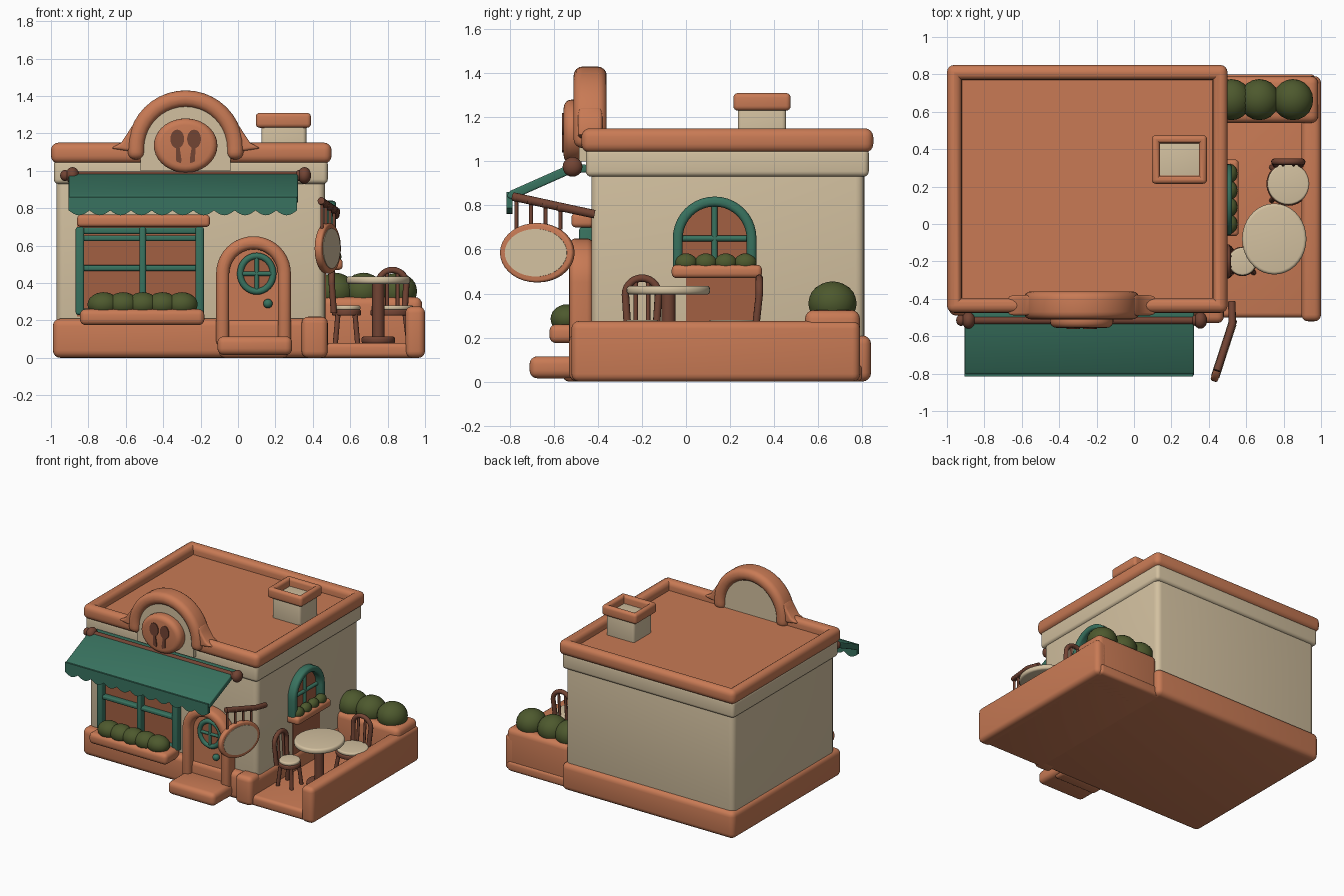
import bpy, bmesh, math
from mathutils import Vector, Matrix

if "Cube" in bpy.data.objects:
    bpy.data.objects.remove(bpy.data.objects["Cube"])

def material(name, rgb):
    m = bpy.data.materials.new(name)
    m.diffuse_color = (*rgb, 1)
    m.use_nodes = True
    m.node_tree.nodes["Principled BSDF"].inputs["Base Color"].default_value = m.diffuse_color
    return m

CLAY = material("terracotta", (0.58, 0.195, 0.09))
DARK = material("dark terracotta", (0.36, 0.115, 0.055))
CREAM = material("cream plaster", (0.65, 0.53, 0.35))
GREEN = material("awning green", (0.04, 0.17, 0.115))
LEAF = material("leaf green", (0.075, 0.1, 0.027))
WOOD = material("brown wood", (0.17, 0.058, 0.034))

# ---------- helpers ----------
def finish(name, bm, mat):
    me = bpy.data.meshes.new(name)
    bm.to_mesh(me)
    bm.free()
    me.materials.append(mat)
    me.polygons.foreach_set("use_smooth", [True] * len(me.polygons))
    me.set_sharp_from_angle(angle=math.radians(38))
    ob = bpy.data.objects.new(name, me)
    bpy.context.collection.objects.link(ob)
    return ob

# Extrudes an outline: plane 'front' (x,z), 'side' (y,z) or 'top' (x,y)
def prism(name, pts, w0, w1, mat, bevel=0.0, plane='front', dish=None):
    put = {'front': lambda u, v, w: (u, w, v), 'side': lambda u, v, w: (w, u, v),
           'top': lambda u, v, w: (u, v, w)}[plane]
    bm = bmesh.new()
    a = [bm.verts.new(put(u, v, w0)) for u, v in pts]
    b = [bm.verts.new(put(u, v, w1)) for u, v in pts]
    n = len(pts)
    bm.faces.new(a)
    top = bm.faces.new(b)
    for i in range(n):
        j = (i + 1) % n
        bm.faces.new((a[i], a[j], b[j], b[i]))
    bmesh.ops.recalc_face_normals(bm, faces=bm.faces[:])
    if dish:
        bmesh.ops.inset_region(bm, faces=[top], thickness=dish[0])
        bmesh.ops.inset_region(bm, faces=[top], thickness=0.002, depth=-dish[1])
    bm.normal_update()
    if bevel:
        es = [e for e in bm.edges if e.calc_face_angle_signed(0) > 0.5]
        bmesh.ops.bevel(bm, geom=es, offset=bevel, segments=4, profile=0.5,
                        affect='EDGES', clamp_overlap=True)
    return finish(name, bm, mat)

def box(name, x, y, z, mat, bevel=0.02, dish=None):
    pts = [(x[0], y[0]), (x[1], y[0]), (x[1], y[1]), (x[0], y[1])]
    return prism(name, pts, z[0], z[1], mat, bevel, 'top', dish)

def ellipse(cx, cy, rx, ry, n=36):
    return [(cx + rx * math.cos(t * math.tau / n), cy + ry * math.sin(t * math.tau / n)) for t in range(n)]

def arch(cx, z0, zc, r):
    arc = [(cx - r * math.cos(math.pi * i / 20), zc + r * math.sin(math.pi * i / 20)) for i in range(21)]
    return [(cx - r, z0)] + arc + [(cx + r, z0)]

def arch_band(name, cx, z0, zc, ro, ri, w0, w1, mat, bevel, plane='front'):
    return prism(name, arch(cx, z0, zc, ro) + arch(cx, z0, zc, ri)[::-1], w0, w1, mat, bevel, plane)

def tube(name, pts, r, mat, cyclic=False):
    cu = bpy.data.curves.new(name, 'CURVE')
    cu.dimensions = '3D'
    cu.bevel_depth, cu.bevel_resolution, cu.use_fill_caps = r, 3, True
    sp = cu.splines.new('POLY')
    sp.points.add(len(pts) - 1)
    for p, q in zip(sp.points, pts):
        p.co = (*q, 1)
    sp.use_cyclic_u = cyclic
    tmp = bpy.data.objects.new(name, cu)
    bm = bmesh.new()
    me = tmp.to_mesh()
    bm.from_mesh(me)
    tmp.to_mesh_clear()
    bpy.data.objects.remove(tmp)
    return finish(name, bm, mat)

def blobs(name, centres, radii, mat):
    bm = bmesh.new()
    for c in centres:
        m = Matrix.Translation(c) @ Matrix.Diagonal((*radii, 1))
        bmesh.ops.create_icosphere(bm, subdivisions=3, radius=1, matrix=m)
    return finish(name, bm, mat)

# ---------- building shell ----------
box("base", (-0.99, 0.48), (-0.49, 0.84), (0, 0.21), CLAY, 0.04)
box("base_corner", (0.34, 0.48), (-0.53, -0.4), (0, 0.22), CLAY, 0.035)
box("walls", (-0.97, 0.465), (-0.43, 0.81), (0.15, 1.06), CREAM, 0.04)
box("cornice", (-0.985, 0.48), (-0.455, 0.83), (0.93, 1.06), CREAM, 0.025)
box("roof_rim", (-1.0, 0.5), (-0.475, 0.85), (1.04, 1.15), CLAY, 0.04, (0.11, 0.07))

# arched parapet and medallion
arch_band("parapet_trim", -0.28, 1.06, 1.12, 0.31, 0.22, -0.51, -0.36, CLAY, 0.04)
prism("parapet_panel", arch(-0.28, 1.0, 1.12, 0.24), -0.485, -0.39, CREAM)
for s in (-1, 1):
    flare = [(0.27, 1.10), (0.40, 1.12), (0.345, 1.15), (0.305, 1.21), (0.28, 1.25)]
    prism("parapet_flare", [(-0.28 + s * u, v) for u, v in flare], -0.49, -0.38, CLAY, 0.015)
prism("medallion", ellipse(-0.28, 1.135, 0.17, 0.145), -0.555, -0.46, CLAY, 0.035)
for s in (-1, 1):
    prism("spoon_bowl", ellipse(-0.28 + s * 0.045, 1.17, 0.037, 0.05, 24), -0.562, -0.554, WOOD)
    stem = [(0.036, 1.15), (0.054, 1.15), (0.05, 1.05), (0.025, 1.04), (0.022, 1.06)]
    prism("spoon_handle", [(-0.28 + s * u, v) for u, v in stem], -0.562, -0.554, WOOD)

# chimney
box("chimney", (0.125, 0.365), (0.235, 0.455), (1.06, 1.25), CREAM, 0.02)
box("chimney_cap", (0.095, 0.39), (0.215, 0.475), (1.23, 1.31), CLAY, 0.025, (0.06, 0.065))

# ---------- awning ----------
slope = [(-0.45, 0.985), (-0.53, 0.985), (-0.80, 0.865), (-0.815, 0.84), (-0.79, 0.825), (-0.52, 0.945), (-0.45, 0.95)]
prism("awning_cloth", slope, -0.905, 0.32, GREEN, 0.008, 'side')
hem = [(-0.905, 0.86), (0.315, 0.86)]
hem += [(0.315 - 1.22 * i / 88, 0.788 - 0.026 * abs(math.sin(math.pi * i / 8))) for i in range(89)]
prism("awning_hem", hem, -0.815, -0.788, GREEN)
tube("awning_rod", [(-0.9, -0.515, 0.975), (0.35, -0.515, 0.975)], 0.022, WOOD)
blobs("awning_knobs", [(x, -0.515, 0.975) for x in (-0.885, 0.355)], (0.036, 0.045, 0.045), WOOD)
blobs("awning_knob_caps", [(x, -0.515, 0.975) for x in (-0.925, 0.33)], (0.026, 0.03, 0.03), WOOD)

# ---------- front window ----------
prism("window_pane", [(-0.86, 0.22), (-0.2, 0.22), (-0.2, 0.72), (-0.86, 0.72)], -0.436, -0.42, DARK)
for x, w in ((-0.845, 0.045), (-0.51, 0.035), (-0.205, 0.045)):
    box("window_post", (x - w / 2, x + w / 2), (-0.485, -0.42), (0.23, 0.70), GREEN, 0.012)
for z, w in ((0.68, 0.035), (0.64, 0.03), (0.48, 0.03), (0.25, 0.03)):
    box("window_rail", (-0.85, -0.2), (-0.475, -0.42), (z - w / 2, z + w / 2), GREEN, 0.01)
box("window_lintel", (-0.86, -0.15), (-0.52, -0.42), (0.70, 0.765), CLAY, 0.02)
box("flower_box", (-0.845, -0.18), (-0.62, -0.44), (0.175, 0.26), CLAY, 0.03)
blobs("flower_box_bushes", [(-0.72 + 0.105 * i, -0.54, 0.285) for i in range(5)], (0.085, 0.075, 0.066), LEAF)

# ---------- door ----------
prism("door", arch(0.083, 0.1, 0.45, 0.15), -0.475, -0.42, CLAY)
arch_band("door_trim", 0.083, 0.06, 0.45, 0.2, 0.13, -0.53, -0.42, CLAY, 0.03)
ring = [(0.1 + 0.088 * math.cos(t * math.tau / 32), -0.48, 0.45 + 0.095 * math.sin(t * math.tau / 32)) for t in range(32)]
tube("door_window_ring", ring, 0.018, GREEN, True)
prism("door_window_pane", ellipse(0.1, 0.45, 0.085, 0.09), -0.481, -0.473, DARK)
tube("door_window_bar", [(0.1, -0.482, 0.36), (0.1, -0.482, 0.54)], 0.012, GREEN)
tube("door_window_bar", [(0.012, -0.482, 0.45), (0.188, -0.482, 0.45)], 0.012, GREEN)
blobs("door_knob", [(0.16, -0.495, 0.29)], (0.025, 0.025, 0.025), GREEN)
box("door_step", (-0.11, 0.29), (-0.71, -0.45), (0.015, 0.115), CLAY, 0.035)
box("door_sill", (-0.1, 0.27), (-0.56, -0.45), (0.0, 0.1), CLAY, 0.03)

# ---------- side window ----------
prism("side_pane", arch(0.13, 0.5, 0.66, 0.16), 0.455, 0.471, DARK, 0, 'side')
arch_band("side_window_frame", 0.13, 0.5, 0.65, 0.19, 0.145, 0.455, 0.525, GREEN, 0.018, 'side')
tube("side_window_bar", [(0.477, 0.13, 0.5), (0.477, 0.13, 0.82)], 0.014, GREEN)
tube("side_window_bar", [(0.477, -0.03, 0.65), (0.477, 0.29, 0.65)], 0.014, GREEN)
box("side_flower_box", (0.45, 0.56), (-0.065, 0.345), (0.47, 0.53), CLAY, 0.022)
blobs("side_bushes", [(0.515, 0.0 + 0.09 * i, 0.54) for i in range(4)], (0.038, 0.05, 0.042), LEAF)
prism("side_wall_panel", [(0.0, 0.2), (0.33, 0.2), (0.33, 0.47), (0.0, 0.47)], 0.46, 0.47, DARK, 0, 'side')

# ---------- patio ----------
box("patio_floor", (0.42, 0.97), (-0.5, 0.8), (0, 0.08), CLAY, 0.025)
box("patio_wall", (0.895, 1.0), (-0.52, 0.79), (0, 0.275), CLAY, 0.035)
box("patio_planter", (0.45, 0.985), (0.54, 0.79), (0, 0.325), CLAY, 0.04)
blobs("planter_bushes", [(x, 0.665, 0.355) for x in (0.52, 0.67, 0.85)], (0.108, 0.11, 0.1), LEAF)

# table
prism("table_top", ellipse(0.75, -0.08, 0.172, 0.19), 0.395, 0.435, CREAM, 0.016, 'top')
tube("table_leg", [(0.75, -0.08, 0.08), (0.75, -0.08, 0.4)], 0.033, WOOD)
prism("table_foot", ellipse(0.75, -0.08, 0.09, 0.09), 0.075, 0.115, WOOD, 0.015, 'top')

# chairs: local back is at -y, turned by angle
def chair(x, y, angle, r):
    rot = Matrix.Rotation(angle, 3, 'Z')
    def P(u, v, z):
        return Vector((x, y, 0)) + rot @ Vector((u, v, z))
    prism("chair_seat", ellipse(x, y, r, r, 28), 0.255, 0.28, CREAM, 0.01, 'top')
    prism("chair_seat_rim", ellipse(x, y, r * 1.05, r * 1.05, 28), 0.225, 0.258, WOOD, 0.01, 'top')
    for sx in (-1, 1):
        for sy in (-1, 1):
            tube("chair_leg", [P(sx * r * 0.6, sy * r * 0.6, 0.24), P(sx * r * 0.8, sy * r * 0.8, 0.07)], 0.014, WOOD)
    hoop = [P(-0.075 * math.cos(math.pi * i / 14), -r * 1.05, 0.395 + 0.075 * math.sin(math.pi * i / 14)) for i in range(15)]
    tube("chair_back", [P(-0.065, -r * 0.9, 0.24)] + hoop + [P(0.065, -r * 0.9, 0.24)], 0.017, WOOD)
    for u in (-0.028, 0.028):
        tube("chair_spindle", [P(u, -r * 0.9, 0.25), P(u, -r * 1.05, 0.46)], 0.01, WOOD)

chair(0.58, -0.2, -math.pi / 2, 0.075)
chair(0.825, 0.215, math.pi, 0.112)

# ---------- hanging sign ----------
def place(ob):
    ob.matrix_world = Matrix.Translation((0.48, -0.675, 0.585)) @ Matrix.Rotation(math.radians(-18), 4, 'Z')

place(prism("sign_board", ellipse(0, 0, 0.175, 0.135), -0.02, 0.02, CLAY, 0.012, 'side'))
place(prism("sign_face", ellipse(0, 0, 0.148, 0.108), -0.023, 0.023, CREAM, 0, 'side'))
place(tube("sign_bar", [(0, -0.115, 0.255), (0, 0.15, 0.20), (-0.04, 0.26, 0.175)], 0.02, WOOD))
for v, z in ((-0.1, 0.25), (-0.03, 0.235), (0.04, 0.22), (0.11, 0.205)):
    place(tube("sign_hanger", [(0, v, z), (0, v, 0.105)], 0.009, WOOD))
    place(blobs("sign_hanger_knob", [(0, v, z)], (0.022, 0.018, 0.02), WOOD))
